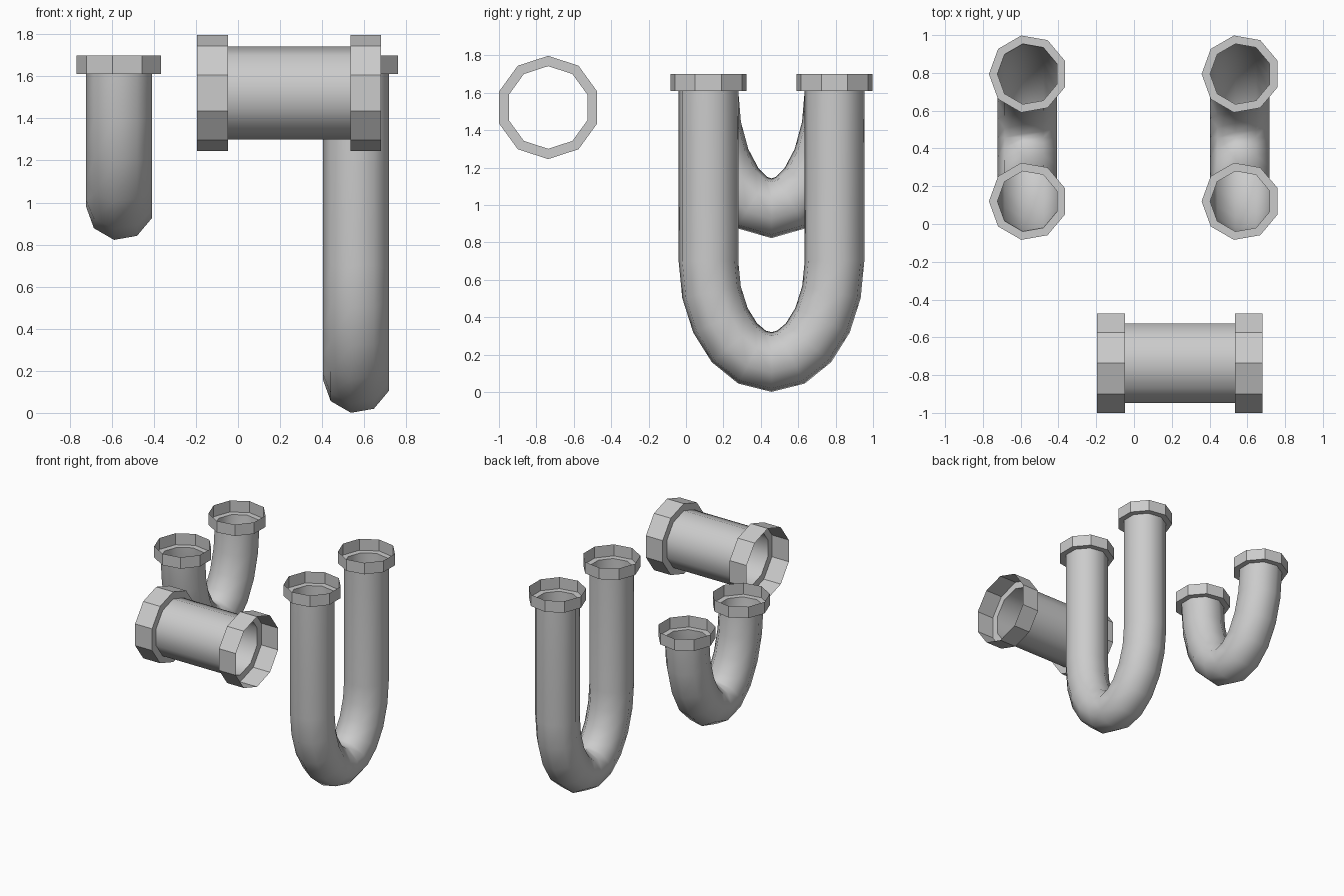
import bpy
import bmesh
from math import sin, cos, pi
from mathutils import Vector

if "Cube" in bpy.data.objects:
    bpy.data.objects.remove(bpy.data.objects["Cube"])


def sheet_pipe(name, sections, sides, phase, flat_ends=2):
    """Loft open rings; each section is (centre, u axis, v axis, radius).
    The first and last flat_ends bands form the faceted collars."""
    bm = bmesh.new()
    rings = []
    for c, u, v, r in sections:
        ring = []
        for k in range(sides):
            a = phase + 2 * pi * k / sides
            ring.append(bm.verts.new(c + r * cos(a) * u + r * sin(a) * v))
        rings.append(ring)
    bands = len(rings) - 1
    for i in range(bands):
        for k in range(sides):
            n = (k + 1) % sides
            f = bm.faces.new((rings[i][k], rings[i][n], rings[i + 1][n], rings[i + 1][k]))
            f.smooth = flat_ends <= i < bands - flat_ends
    mesh = bpy.data.meshes.new(name)
    bm.to_mesh(mesh)
    bm.free()
    obj = bpy.data.objects.new(name, mesh)
    bpy.context.collection.objects.link(obj)
    return obj


X, Y, Z = Vector((1, 0, 0)), Vector((0, 1, 0)), Vector((0, 0, 1))


def u_pipe(name, x, spring_z, depth, mouth_z=1.61, rim_z=1.70, r=0.162, collar_r=0.207):
    """U bend with an elliptical centreline and a flared collar on each arm."""
    mid, half, segs = 0.457, 0.337, 10
    path = []
    for i in range(segs + 1):
        t = pi * i / segs
        c = Vector((x, mid - half * cos(t), spring_z - depth * sin(t)))
        out = Vector((0, -cos(t) / half, -sin(t) / depth)).normalized()
        path.append((c, X, out, r))
    front, back = Vector((x, mid - half, 0)), Vector((x, mid + half, 0))

    def mouth(base, out):
        s = [(base + Z * rim_z, X, out, collar_r),
             (base + Z * mouth_z, X, out, collar_r),
             (base + Z * mouth_z, X, out, r)]
        return s

    if spring_z >= mouth_z:
        path = path[1:-1]
    sections = mouth(front, -Y) + path + mouth(back, Y)[::-1]
    return sheet_pipe(name, sections, 9, pi)


# Long and short U bends
u_pipe("long_u_pipe", 0.565, 0.70, 0.54)
u_pipe("short_u_pipe", -0.561, 1.61, 0.628)

# Straight horizontal pipe with ten-sided collars
stations = [(-0.195, 0.276), (-0.048, 0.276), (-0.048, 0.221),
            (0.535, 0.221), (0.535, 0.276), (0.681, 0.276)]
sheet_pipe("straight_pipe",
           [(Vector((x, -0.737, 1.521)), Y, Z, r) for x, r in stations], 10, pi / 2)
